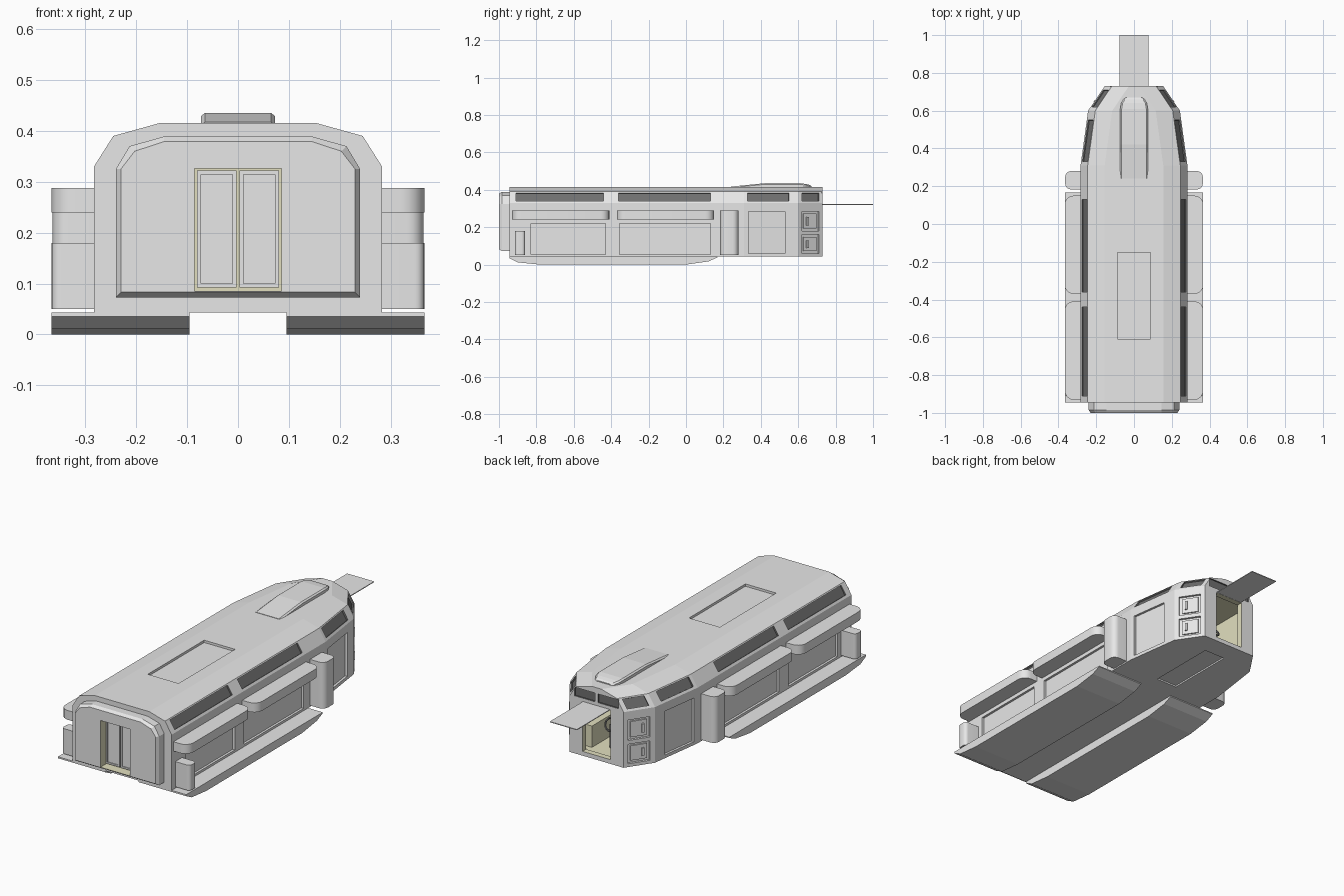
import bpy, bmesh, math
from mathutils import Vector

cube = bpy.data.objects.get("Cube")
if cube:
    bpy.data.objects.remove(cube, do_unlink=True)


def material(name, rgb):
    m = bpy.data.materials.new(name)
    m.use_nodes = True
    m.diffuse_color = (*rgb, 1)
    m.node_tree.nodes["Principled BSDF"].inputs["Base Color"].default_value = (*rgb, 1)
    return m


GREY, DARK, CREAM = 0, 1, 2
MATS = [material("hull grey", (0.8, 0.8, 0.8)),
        material("dark window grey", (0.16, 0.16, 0.16)),
        material("cabin cream", (0.76, 0.74, 0.52))]


def finish(name, bm, mat=GREY, multi=False, smooth=False):
    """Turn a bmesh into an object; multi keeps every colour slot for cutting."""
    bmesh.ops.recalc_face_normals(bm, faces=bm.faces)
    me = bpy.data.meshes.new(name)
    bm.to_mesh(me)
    bm.free()
    ob = bpy.data.objects.new(name, me)
    bpy.context.collection.objects.link(ob)
    for m in (MATS if multi else [MATS[mat]]):
        me.materials.append(m)
    for p in me.polygons:
        p.material_index = mat if multi else 0
    if smooth:
        bpy.ops.object.select_all(action='DESELECT')
        ob.select_set(True)
        bpy.context.view_layer.objects.active = ob
        bpy.ops.object.shade_smooth_by_angle(angle=math.radians(35))
    return ob


def loft(name, rings, **kw):
    """Skin a list of equal rings and cap both ends."""
    bm = bmesh.new()
    loops = [[bm.verts.new(p) for p in r] for r in rings]
    n = len(loops[0])
    for a, b in zip(loops, loops[1:]):
        for i in range(n):
            bm.faces.new((a[i], a[(i + 1) % n], b[(i + 1) % n], b[i]))
    bm.faces.new(loops[0])
    bm.faces.new(loops[-1])
    return finish(name, bm, **kw)


def box(name, x, y, z, **kw):
    return loft(name, [[(x[0], v, z[0]), (x[1], v, z[0]), (x[1], v, z[1]), (x[0], v, z[1])]
                       for v in y], **kw)


def slab(name, quad, inn, out, **kw):
    """Thicken a flat quad inward and outward along its outward normal."""
    q = [Vector(p) for p in quad]
    n = (q[1] - q[0]).cross(q[3] - q[0]).normalized()
    if n.dot(sum(q, Vector()) / 4 - Vector((0, 0, 0.2))) < 0:
        n = -n
    return loft(name, [[p - n * inn for p in q], [p + n * out for p in q]], **kw)


def symmetric_ring(y, half):
    return [(x, y, z) for x, z in half] + [(-x, y, z) for x, z in reversed(half)]


def carve(target, cutters):
    """Cut all the cutters out of the target, then drop them."""
    for c in cutters:
        c.hide_render = True
        mod = target.modifiers.new("cut", 'BOOLEAN')
        mod.operation, mod.solver, mod.object = 'DIFFERENCE', 'EXACT', c
    bpy.context.view_layer.update()
    dg = bpy.context.evaluated_depsgraph_get()
    me = bpy.data.meshes.new_from_object(target.evaluated_get(dg))
    target.modifiers.clear()
    target.data = me
    for c in cutters:
        bpy.data.objects.remove(c, do_unlink=True)


# Hull: one section moved inward towards the nose
STATIONS = [(-0.945, 0.283), (0.31, 0.283), (0.6, 0.243), (0.73, 0.155)]


def half_width(y, z):
    for (y0, w0), (y1, w1) in zip(STATIONS, STATIONS[1:]):
        if y <= y1:
            break
    w = w0 + (w1 - w0) * (y - y0) / (y1 - y0)
    return w - 0.038 * max(0, z - 0.33) / 0.06


def side_quad(s, y, z):
    return [(s * half_width(v, h), v, h)
            for v, h in ((y[0], z[0]), (y[1], z[0]), (y[1], z[1]), (y[0], z[1]))]


hull = loft("hull", [symmetric_ring(y, [(w, 0.043), (w, 0.33), (w - 0.038, 0.39),
                                        (w - 0.128, 0.415)]) for y, w in STATIONS], multi=True)

cuts = []


def cut(quad, depth, mat=GREY):
    cuts.append(slab("cutter", quad, depth, 0.02, mat=mat, multi=True))


def flat(x, y, z):
    return [(x[0], y[0], z), (x[1], y[0], z), (x[1], y[1], z), (x[0], y[1], z)]


def upright(x, y, z):
    return [(x[0], y, z[0]), (x[1], y, z[0]), (x[1], y, z[1]), (x[0], y, z[1])]


WINDOWS = [(-0.91, -0.44), (-0.36, 0.13), (0.33, 0.55), (0.62, 0.71)]
PANELS = [((-0.83, -0.43), (0.055, 0.22)), ((-0.355, 0.13), (0.055, 0.22)),
          ((0.335, 0.53), (0.06, 0.285))]
LOCKERS = [((0.62, 0.712), (0.06, 0.16)), ((0.62, 0.712), (0.18, 0.285))]
for s in (-1, 1):
    for y in WINDOWS:
        cut(side_quad(s, y, (0.341, 0.384)), 0.008, DARK)
    for y, z in PANELS + LOCKERS:
        cut(side_quad(s, y, z), 0.012)
    cut(upright((s * 0.008, s * 0.125), 0.73, (0.34, 0.385)), 0.008, DARK)
cut(flat((-0.088, 0.088), (-0.61, -0.15), 0.415), 0.012)          # roof hatch
cut(flat((-0.06, 0.06), (0.25, 0.62), 0.043), 0.008)              # belly hatch
cut(upright((-0.08, 0.08), 0.73, (0.065, 0.318)), 0.04, CREAM)    # nose doorway
cuts.append(box("cutter", (-0.135, 0.135), (0.4, 0.7), (0.06, 0.322), mat=CREAM, multi=True))
carve(hull, cuts)

# Raised doors inside the nose lockers, each with a handle
for s, side in ((1, "left"), (-1, "right")):
    for i, (y, z) in enumerate(LOCKERS):
        slab(f"{side}_locker_door_{i}", side_quad(s, (y[0] + 0.012, y[1] - 0.012),
             (z[0] + 0.012, z[1] - 0.012)), 0.014, -0.005)
        slab(f"{side}_locker_handle_{i}", side_quad(s, (y[0] + 0.025, y[0] + 0.035),
             (z[0] + 0.03, z[1] - 0.03)), 0.008, 0.003)

# Entrance porch with chamfered rim
def porch_ring(y, d):
    return symmetric_ring(y, [(0.24 - d, 0.073 + d), (0.24 - d, 0.325), (0.213 - d, 0.37 - d),
                              (0.145, 0.389 - d)])


porch = loft("entrance_porch", [porch_ring(-0.93, 0), porch_ring(-0.985, 0),
                                porch_ring(-1, 0.01)], multi=True)
carve(porch, [slab("cutter", upright((-0.085, 0.085), -1, (0.085, 0.326)), 0.05, 0.02,
                   mat=CREAM, multi=True)])

# Sliding doors: framed leaves
for s, side in ((1, "left"), (-1, "right")):
    leaf = box(f"{side}_entrance_door", sorted((s * 0.003, s * 0.081)), (-0.962, -0.951),
               (0.092, 0.322), multi=True)
    carve(leaf, [slab("cutter", upright((s * 0.011, s * 0.073), -0.962, (0.1, 0.314)),
                      0.005, 0.02, multi=True)])


# Side pods, pillars and boxes with rounded outer corners
def rounded_block(name, s, y, z, x=0.366, r=0.045):
    plan = [(0.27, y[0])]
    for cy, start in ((y[0] + r, -90), (y[1] - r, 0)):
        for k in range(6):
            a = math.radians(start + 18 * k)
            plan.append((x - r + r * math.cos(a), cy + r * math.sin(a)))
    plan.append((0.27, y[1]))
    loft(name, [[(s * px, py, h) for px, py in plan] for h in z], smooth=True)


for s, side in ((1, "left"), (-1, "right")):
    rounded_block(f"{side}_front_pod", s, (-0.93, -0.41), (0.24, 0.288))
    rounded_block(f"{side}_rear_pod", s, (-0.37, 0.15), (0.24, 0.288))
    rounded_block(f"{side}_pillar", s, (0.183, 0.28), (0.05, 0.288), 0.364, 0.03)
    rounded_block(f"{side}_front_box", s, (-0.915, -0.86), (0.05, 0.18), 0.366, 0.018)

    # Skid under the side, turned up at both ends
    keel = [(-0.945, 0.043), (-0.945, 0.035), (-0.9, 0.012), (-0.78, 0), (0, 0),
            (0.12, 0.017), (0.168, 0.038), (0.168, 0.043)]
    loft(f"{side}_skid", [[(s * x, y, z) for y, z in keel] for x in (0.095, 0.366)])

# Roof fairing with a ramp and rounded end
FAIRING = [(0.24, 0.073, 0.417), (0.42, 0.073, 0.435), (0.61, 0.073, 0.435),
           (0.64, 0.068, 0.431), (0.66, 0.056, 0.426), (0.67, 0.042, 0.42)]
loft("roof_fairing", [symmetric_ring(y, [(h, 0.4), (h, t - 0.006), (h - 0.008, t)])
                      for y, h, t in FAIRING])

# Raised nose hatch
box("nose_hatch", (-0.077, 0.077), (0.725, 1), (0.319, 0.323))

# Cabin: seat, console and steering wheel
box("seat_base", (-0.045, 0.045), (0.47, 0.55), (0.055, 0.13), mat=CREAM)
box("seat_back", (-0.045, 0.045), (0.45, 0.475), (0.1, 0.24), mat=CREAM)
box("console", (0.075, 0.13), (0.45, 0.66), (0.055, 0.17), mat=CREAM)
bpy.ops.mesh.primitive_torus_add(major_radius=0.032, minor_radius=0.005, major_segments=20,
                                 minor_segments=6, location=(0, 0.61, 0.18),
                                 rotation=(math.radians(-60), 0, 0))
wheel = bpy.context.object
wheel.name = "steering_wheel"
wheel.data.materials.append(MATS[DARK])
box("steering_column", (-0.006, 0.006), (0.6, 0.615), (0.055, 0.18), mat=DARK)
